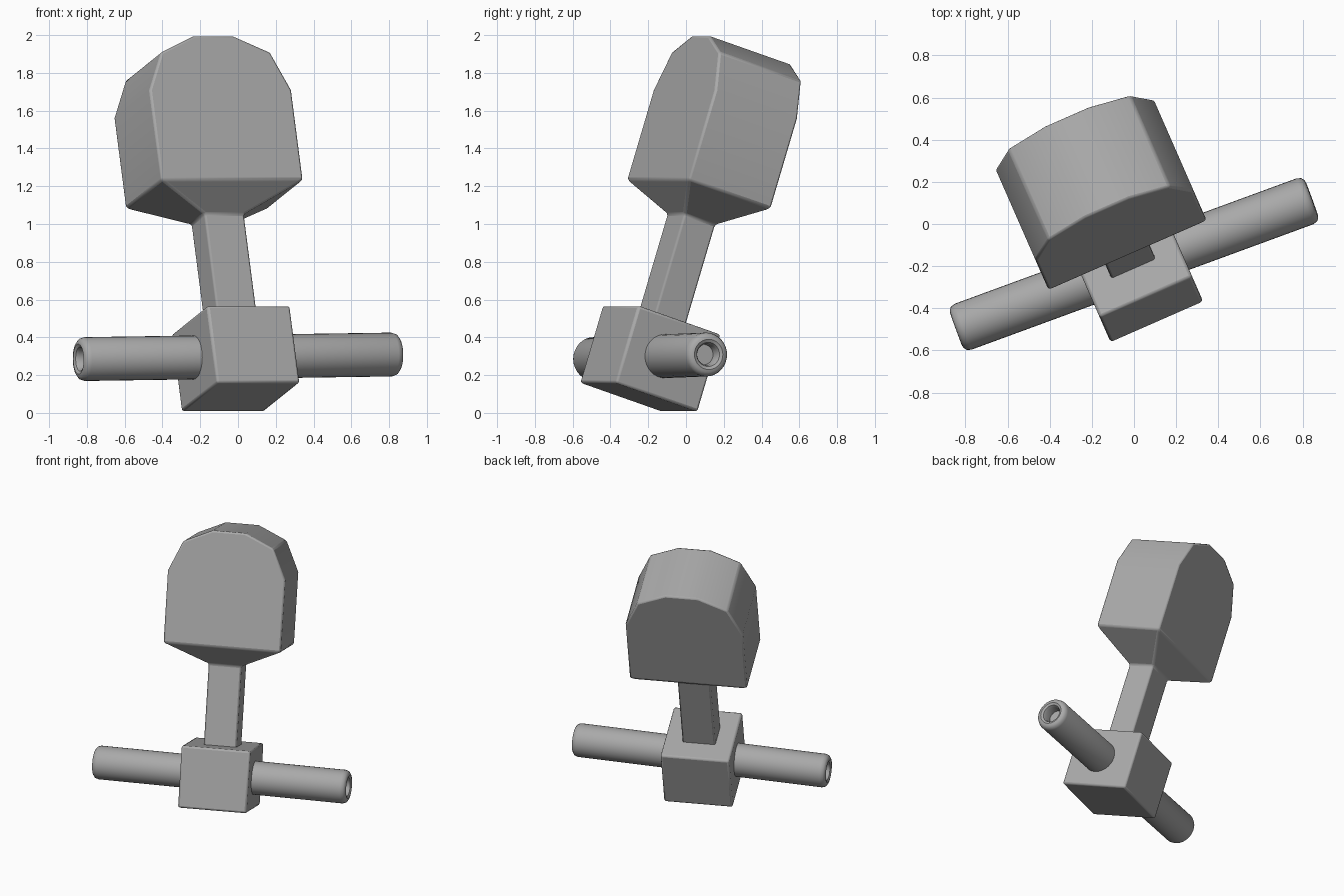
import bpy, bmesh, math
from mathutils import Matrix, Vector

if "Cube" in bpy.data.objects:
    bpy.data.objects.remove(bpy.data.objects["Cube"])

grey = bpy.data.materials.new("grey")
grey.diffuse_color = (0.4, 0.4, 0.4, 1)
grey.use_nodes = True
grey.node_tree.nodes["Principled BSDF"].inputs["Base Color"].default_value = grey.diffuse_color

# Leaning local frame: u = width, v = depth, w = along the neck
u = Vector((0.916, 0.402, 0)).normalized()
v = Vector((-0.382, 0.871, -0.307)).normalized()
w = u.cross(v).normalized()
FRAME = Matrix((u, v, w)).transposed().to_4x4()
FRAME.translation = Vector((-0.125, 0.068, 1.158))


def finish(name, bm, matrix, bevel=0.0):
    bmesh.ops.recalc_face_normals(bm, faces=bm.faces)
    bm.transform(matrix)
    me = bpy.data.meshes.new(name)
    bm.to_mesh(me)
    bm.free()
    me.materials.append(grey)
    ob = bpy.data.objects.new(name, me)
    bpy.context.collection.objects.link(ob)
    if bevel:
        mod = ob.modifiers.new("soft_edges", 'BEVEL')
        mod.width = bevel
        mod.segments = 2
        mod.limit_method = 'ANGLE'
        mod.angle_limit = math.radians(35)
    bpy.ops.object.select_all(action='DESELECT')
    bpy.context.view_layer.objects.active = ob
    ob.select_set(True)
    bpy.ops.object.shade_smooth_by_angle(angle=math.radians(35))
    return ob


def bridge(bm, a, b):
    n = len(a)
    for i in range(n):
        bm.faces.new((a[i], a[(i + 1) % n], b[(i + 1) % n], b[i]))


# Arched head, tapering underneath into the square neck
bm = bmesh.new()
half = [(0.41, 0), (0.41, 0.50), (0.315, 0.71), (0.115, 0.80)]
arch = half + [(-x, z) for x, z in reversed(half)]
front = [bm.verts.new((x, -0.25, z)) for x, z in arch]
back = [bm.verts.new((x, 0.25, z)) for x, z in arch]
bm.faces.new(front)
bm.faces.new(back)
for i in range(len(arch) - 1):
    bm.faces.new((front[i], front[i + 1], back[i + 1], back[i]))
ring = [front[0], back[0], back[-1], front[-1]]
for z in (-0.14, -0.75):
    nxt = [bm.verts.new((x, y, z)) for x, y in
           ((0.115, -0.095), (0.115, 0.095), (-0.115, 0.095), (-0.115, -0.095))]
    bridge(bm, ring, nxt)
    ring = nxt
bm.faces.new(ring)
finish("head_and_neck", bm, FRAME, 0.012)

# Base block
bm = bmesh.new()
bmesh.ops.create_cube(bm, size=1, matrix=Matrix.Translation((0, 0, -0.915))
                      @ Matrix.Diagonal((0.48, 0.50, 0.43, 1)))
finish("base_block", bm, FRAME, 0.014)

# Cross bar with rounded rims and a recess in each end
bm = bmesh.new()
end = [(0.054, 0.82), (0.056, 0.875), (0.064, 0.892), (0.080, 0.90),
       (0.095, 0.897), (0.109, 0.886), (0.116, 0.865)]
profile = end + [(r, -x) for r, x in reversed(end)]
N = 32
rings = [[bm.verts.new((r * math.cos(2 * math.pi * k / N),
                        r * math.sin(2 * math.pi * k / N), x))
          for k in range(N)] for r, x in profile]
for a, b in zip(rings, rings[1:]):
    bridge(bm, a, b)
bm.faces.new(rings[0])
bm.faces.new(rings[-1])
axis = Vector((1.69, 0.62, 0.025))
place = Matrix.Translation((0, -0.19, 0.297)) @ axis.to_track_quat('Z', 'Y').to_matrix().to_4x4()
finish("cross_bar", bm, place)
